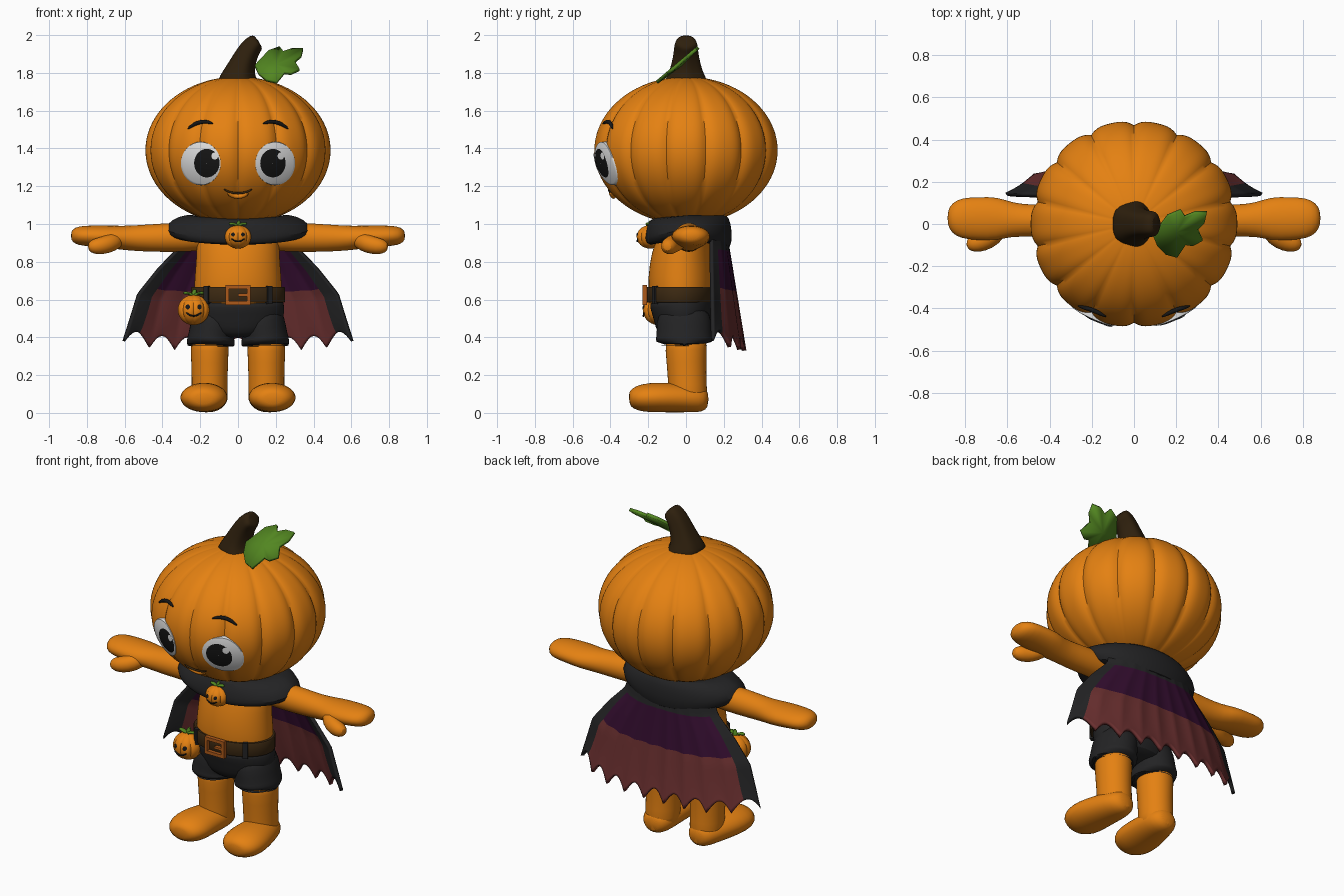
import bpy, bmesh
from math import sin, cos, pi, sqrt, radians
from mathutils import Vector

cube = bpy.data.objects.get("Cube")
if cube:
    bpy.data.objects.remove(cube, do_unlink=True)


def material(name, r, g, b):
    m = bpy.data.materials.new(name)
    m.use_nodes = True
    m.diffuse_color = (r, g, b, 1)
    bsdf = m.node_tree.nodes["Principled BSDF"]
    bsdf.inputs["Base Color"].default_value = (r, g, b, 1)
    bsdf.inputs["Roughness"].default_value = 0.7
    return m


ORANGE = material("pumpkin orange", 0.78, 0.22, 0.006)
DARK = material("charcoal cloth", 0.017, 0.017, 0.018)
PURPLE = material("deep purple", 0.033, 0.004, 0.028)
MAROON = material("maroon", 0.14, 0.028, 0.028)
GREEN = material("leaf green", 0.085, 0.24, 0.015)
STEM = material("stem brown", 0.027, 0.014, 0.004)
LEATHER = material("belt leather", 0.045, 0.022, 0.006)
BRASS = material("buckle copper", 0.42, 0.1, 0.01)
WHITE = material("eye white", 0.8, 0.8, 0.8)
BLACK = material("pupil black", 0.008, 0.008, 0.008)


def build(name, bm, mats, sub=0, thick=0):
    """Finish a bmesh as a smooth object with optional thickness and subdivision."""
    bmesh.ops.recalc_face_normals(bm, faces=bm.faces[:])
    me = bpy.data.meshes.new(name)
    for f in bm.faces:
        f.smooth = True
    bm.to_mesh(me)
    bm.free()
    me.set_sharp_from_angle(angle=radians(50))
    for m in mats:
        me.materials.append(m)
    ob = bpy.data.objects.new(name, me)
    bpy.context.collection.objects.link(ob)
    if thick:
        mod = ob.modifiers.new("thickness", 'SOLIDIFY')
        mod.thickness, mod.offset = thick, 0
    if sub:
        ob.modifiers.new("smooth", 'SUBSURF').levels = sub
        ob.modifiers["smooth"].render_levels = sub
    return ob


def grid(name, rows, mats, closed=True, cap=True, rule=None, sub=0, thick=0):
    """Skin rows of points; rule(row, column) picks the material."""
    bm = bmesh.new()
    vs = [[bm.verts.new(p) for p in r] for r in rows]
    n = len(rows[0])
    for i in range(len(rows) - 1):
        for j in range(n if closed else n - 1):
            k = (j + 1) % n
            f = bm.faces.new((vs[i][j], vs[i][k], vs[i + 1][k], vs[i + 1][j]))
            if rule:
                f.material_index = rule(i, j)
    if cap:
        bm.faces.new(vs[0])
        bm.faces.new(vs[-1])
    return build(name, bm, mats, sub, thick)


def sweep(name, secs, mat, side=(1, 0, 0), n=20, sub=1, ridge=0):
    """Oval tube through sections (x, y, z, radius along side, other radius)."""
    pts = [Vector(s[:3]) for s in secs]
    rows = []
    for i, s in enumerate(secs):
        t = (pts[min(i + 1, len(pts) - 1)] - pts[max(i - 1, 0)]).normalized()
        a = Vector(side)
        a = (a - t * a.dot(t)).normalized()
        b = t.cross(a)
        rows.append([pts[i] + (a * cos(q) * s[3] + b * sin(q) * s[-1]) * (1 + ridge * cos(5 * q))
                     for q in (2 * pi * j / n for j in range(n))])
    return grid(name, rows, [mat], sub=sub)


def pumpkin(name, c, r, h, lobes, depth, per=12, rings=40):
    rows = []
    for i in range(rings + 1):
        t = -pi / 2 + 0.04 + (pi - 0.08) * i / rings
        row = []
        for j in range(lobes * per):
            q = 2 * pi * j / (lobes * per)
            k = r * cos(t) * (1 - depth * (1 - abs(sin(q * lobes / 2))) ** 2)
            row.append((c[0] + k * sin(q), c[1] - k * cos(q), c[2] + h * sin(t)))
        rows.append(row)
    return grid(name, rows, [ORANGE])


def on_front(c, r, h, x, z, lift=0):
    """Point on the front of a pumpkin at offset x, z from its centre."""
    y = -(r + lift) * sqrt(max(0, 1 - (x / r) ** 2 - (z / h) ** 2))
    return (c[0] + x, c[1] + y, c[2] + z)


def disc(name, body, x, z, rx, rz, lift, mat, tuck=0.0):
    """Thin curved oval plate laid on the front of a pumpkin."""
    rows = []
    for s in (0.02, 0.25, 0.5, 0.75, 0.92, 1.0, 1.02):
        low = tuck if s > 1 else 0
        rows.append([Vector(on_front(*body, x + rx * s * cos(q), z + rz * s * sin(q), lift)) + Vector((0, low, 0))
                     for q in (2 * pi * j / 32 for j in range(32))])
    bm_ob = grid(name, rows, [mat], cap=False)
    return bm_ob


def stroke(name, body, pts, w, mat):
    secs = [on_front(*body, x, z, 0.003) + (w * k, w * k) for x, z, k in pts]
    return sweep(name, secs, mat, side=(0, 0, 1), n=8)


# Head with face
HEAD = ((0, 0, 1.39), 0.49, 0.39)
pumpkin("head", *HEAD, 14, 0.045)
for s, side in ((-1, "right"), (1, "left")):
    disc(side + "_eye_white", HEAD, s * 0.197, -0.07, 0.105, 0.114, 0.005, WHITE, 0.03)
    px = 0.175 * s + 0.01
    disc(side + "_pupil", HEAD, px, -0.068, 0.066, 0.074, 0.009, BLACK)
    disc(side + "_eye_glint", HEAD, px + 0.042, -0.03, 0.017, 0.019, 0.012, WHITE)
    stroke(side + "_eyebrow", HEAD, [(s * 0.13, 0.14, 0.4), (s * 0.16, 0.152, 1), (s * 0.2, 0.152, 1.1),
                                     (s * 0.24, 0.135, 1), (s * 0.268, 0.112, 0.4)], 0.011, BLACK)
arc = [(-0.075, -0.205), (-0.05, -0.222), (0, -0.23), (0.05, -0.222), (0.075, -0.205)]
stroke("mouth", HEAD, [(x, z, 1) for x, z in arc], 0.006, LEATHER)
stroke("lower_lip", HEAD, [(x * 0.7, z - 0.017, 1) for x, z in arc], 0.014, ORANGE)

# Stem and leaf
sweep("stem", [(0, 0, 1.73, 0.13, 0.13), (0, 0, 1.775, 0.1, 0.105), (0.012, 0, 1.82, 0.077, 0.085),
               (0.035, 0, 1.88, 0.063, 0.07), (0.065, 0, 1.935, 0.056, 0.063), (0.095, 0, 1.962, 0.05, 0.06),
               (0.108, 0, 1.97, 0.035, 0.045)], STEM, ridge=0.05)
bm = bmesh.new()
outline = [(0.09, -0.05), (0.13, 0.0), (0.16, 0.04), (0.22, 0.065), (0.24, 0.035), (0.29, 0.055), (0.345, 0.055),
           (0.335, 0.01), (0.30, -0.025), (0.325, -0.075), (0.28, -0.1), (0.245, -0.095), (0.205, -0.155),
           (0.15, -0.14), (0.11, -0.1)]
hub = bm.verts.new((0.2, -0.035, 1.838))
rim = [bm.verts.new((x, y, 1.88 + 0.84 * y)) for x, y in outline]
for a, b in zip(rim, rim[1:] + rim[:1]):
    bm.faces.new((hub, a, b))
build("stem_leaf", bm, [GREEN], thick=0.018)

# Torso
sweep("torso", [(0, -0.02, 0.45, 0.2, 0.13), (0, -0.03, 0.6, 0.238, 0.17), (0, -0.03, 0.72, 0.23, 0.172),
                (0, -0.025, 0.83, 0.22, 0.16), (0, -0.01, 0.93, 0.22, 0.14), (0, 0, 1.0, 0.18, 0.12),
                (0, 0, 1.06, 0.12, 0.1)], ORANGE, n=32)

# Limbs, mirrored
for s, side in ((-1, "right"), (1, "left")):
    sweep(side + "_arm", [(s * x, y, z, a, b) for x, y, z, a, b in (
        (0.1, 0.01, 0.935, 0.07, 0.075), (0.3, 0.015, 0.93, 0.078, 0.08), (0.48, 0.015, 0.925, 0.076, 0.073),
        (0.58, 0.02, 0.925, 0.08, 0.066), (0.65, 0.025, 0.93, 0.106, 0.062), (0.74, 0.025, 0.935, 0.103, 0.058),
        (0.82, 0.028, 0.938, 0.098, 0.054), (0.865, 0.03, 0.938, 0.072, 0.045), (0.885, 0.03, 0.938, 0.03, 0.02))],
        ORANGE, side=(0, 1, 0))
    sweep(side + "_thumb", [(s * x, y, z, r, r) for x, y, z, r in (
        (0.62, 0, 0.925, 0.04), (0.67, -0.06, 0.9, 0.05), (0.72, -0.085, 0.885, 0.048),
        (0.765, -0.095, 0.88, 0.042), (0.795, -0.1, 0.88, 0.02))], ORANGE, side=(0, 0, 1), n=14)
    sweep(side + "_leg", [(s * 0.15, y, z, a, b) for y, z, a, b in (
        (0.0, 0.42, 0.1, 0.11), (0.0, 0.34, 0.103, 0.112), (0.005, 0.2, 0.095, 0.102), (0.01, 0.1, 0.098, 0.105),
        (0.01, 0.03, 0.09, 0.1))], ORANGE)
    sweep(side + "_foot", [(s * x, y, z, a, b) for x, y, z, a, b in (
        (0.185, -0.302, 0.075, 0.045, 0.03), (0.185, -0.285, 0.076, 0.09, 0.055), (0.183, -0.23, 0.08, 0.125, 0.076),
        (0.18, -0.15, 0.082, 0.128, 0.08), (0.168, -0.06, 0.08, 0.115, 0.078), (0.155, 0.03, 0.075, 0.1, 0.073),
        (0.15, 0.09, 0.07, 0.08, 0.067), (0.15, 0.12, 0.07, 0.04, 0.04))], ORANGE)
    sweep(side + "_shorts_leg", [(s * x, -0.01, z, a, b) for x, z, a, b in (
        (0.145, 0.36, 0.1, 0.125), (0.145, 0.35, 0.117, 0.142), (0.145, 0.358, 0.128, 0.153),
        (0.143, 0.395, 0.127, 0.152), (0.142, 0.405, 0.12, 0.146), (0.13, 0.48, 0.12, 0.146),
        (0.11, 0.56, 0.11, 0.13))], DARK, n=28)
    bpy.ops.mesh.primitive_cube_add(size=1, location=(s * 0.165, -0.165, 0.625))
    loop = bpy.context.object
    loop.name, loop.scale, loop.rotation_euler = side + "_belt_loop", (0.028, 0.02, 0.095), (0, 0, s * 0.55)
    loop.data.materials.append(DARK)

# Shorts and belt
sweep("shorts_hips", [(0, -0.01, 0.41, 0.1, 0.1), (0, -0.015, 0.43, 0.2, 0.14), (0, -0.015, 0.5, 0.25, 0.155),
                      (0, -0.025, 0.58, 0.243, 0.168), (0, -0.03, 0.62, 0.24, 0.17)], DARK, n=32)
sweep("belt", [(0, -0.034, z, 0.246 + d, 0.173 + d) for z, d in (
    (0.585, -0.02), (0.585, 0), (0.592, 0.004), (0.66, 0.004), (0.667, 0), (0.667, -0.02))], LEATHER, n=48, sub=0)

# Buckle: square ring with a prong
bars = [(-0.057, 0.624, 0.02, 0.1), (0.057, 0.624, 0.02, 0.1), (0, 0.666, 0.134, 0.02),
        (0, 0.582, 0.134, 0.02), (0.03, 0.624, 0.06, 0.014)]
for i, (x, z, w, h) in enumerate(bars):
    bpy.ops.mesh.primitive_cube_add(size=1, location=(x, -0.219, z))
    bar = bpy.context.object
    bar.name, bar.scale = "buckle_bar_%d" % i, (w, 0.024, h)
    bev = bar.modifiers.new("round", 'BEVEL')
    bev.width, bev.segments = 0.006, 2
    bar.data.materials.append(BRASS)

# Small pumpkins: collar clasp and hip charm
for name, c, r, h in (("clasp", (0, -0.19, 0.932), 0.073, 0.062), ("charm", (-0.235, -0.145, 0.545), 0.086, 0.08)):
    pumpkin(name + "_pumpkin", c, r, h, 8, 0.09, per=8, rings=20)
    body = (c, r, h)
    for s in (-1, 1):
        disc(name + "_eye_%d" % (s + 1), body, s * r * 0.36, h * 0.2, r * 0.13, h * 0.16, 0.003, BLACK)
        sweep(name + "_leaf_%d" % (s + 1), [(c[0] + s * r * k, c[1] - 0.01, c[2] + h * m, w * r, 0.008) for k, m, w in (
            (0, 0.93, 0.08), (0.2, 1.06, 0.22), (0.45, 1.15, 0.2), (0.65, 1.1, 0.04))], GREEN, side=(0, 1, 0), n=10)
    stroke(name + "_smile", body, [(r * x, h * z, 1) for x, z in (
        (-0.5, -0.15), (-0.25, -0.36), (0, -0.42), (0.25, -0.36), (0.5, -0.15))], r * 0.06, BLACK)
    sweep(name + "_stem", [(c[0] + r * k, c[1], c[2] + h * m, r * w, r * w) for k, m, w in (
        (0, 0.9, 0.25), (0.03, 1.15, 0.14), (0.1, 1.4, 0.11))], GREEN, n=10)

# Cape collar draped over the shoulders
rows = []
for rx, ry, z, dip, back in ((0.2, 0.16, 1.03, 0, 0), (0.27, 0.2, 1.045, 0.03, 0), (0.35, 0.215, 1.015, 0.05, 0.01),
                             (0.385, 0.222, 0.975, 0.05, 0.03), (0.36, 0.22, 0.945, 0.04, 0.07),
                             (0.28, 0.19, 0.93, 0.035, 0.05)):
    row = []
    for j in range(48):
        q = 2 * pi * j / 48
        drop = dip * max(0, -sin(q)) + back * max(0, sin(q))
        row.append((rx * cos(q), 0.012 + ry * sin(q), z - drop))
    rows.append(row)
grid("cape_collar", rows, [DARK], cap=False, sub=1, thick=0.02)

# Cape with trim, two cloth bands and scalloped hem
WIDTHS = [(0, 0.27), (0.2, 0.31), (0.38, 0.42), (0.6, 0.53), (1, 0.605)]


def width(v):
    for (a, p), (b, q) in zip(WIDTHS, WIDTHS[1:]):
        if v <= b:
            return p + (q - p) * (v - a) / (b - a)
    return WIDTHS[-1][1]


COLS, ROWS = 90, 28
rows = []
for i in range(ROWS + 1):
    v = i / ROWS
    row = []
    for j in range(COLS + 1):
        u = 2 * j / COLS - 1
        scallop = abs(sin(9 * pi * (u + 1) / 2))
        y_back, y_edge = 0.2 + 0.11 * v, 0.13 + 0.01 * v
        y = y_back - (y_back - y_edge) * abs(u) ** 3 - 0.014 * v * scallop
        z = 1.0 - v * (0.67 - 0.05 * u ** 4) + 0.07 * scallop * v ** 5
        row.append((u * width(v), y, z))
    rows.append(row)


def cape_colour(i, j):
    u, v = abs(2 * (j + 0.5) / COLS - 1), (i + 0.5) / ROWS
    if u > 0.87 or v < 0.2:
        return 0
    return 1 if v < 0.55 else 2


grid("cape", rows, [DARK, PURPLE, MAROON], closed=False, cap=False, rule=cape_colour, thick=0.02)
